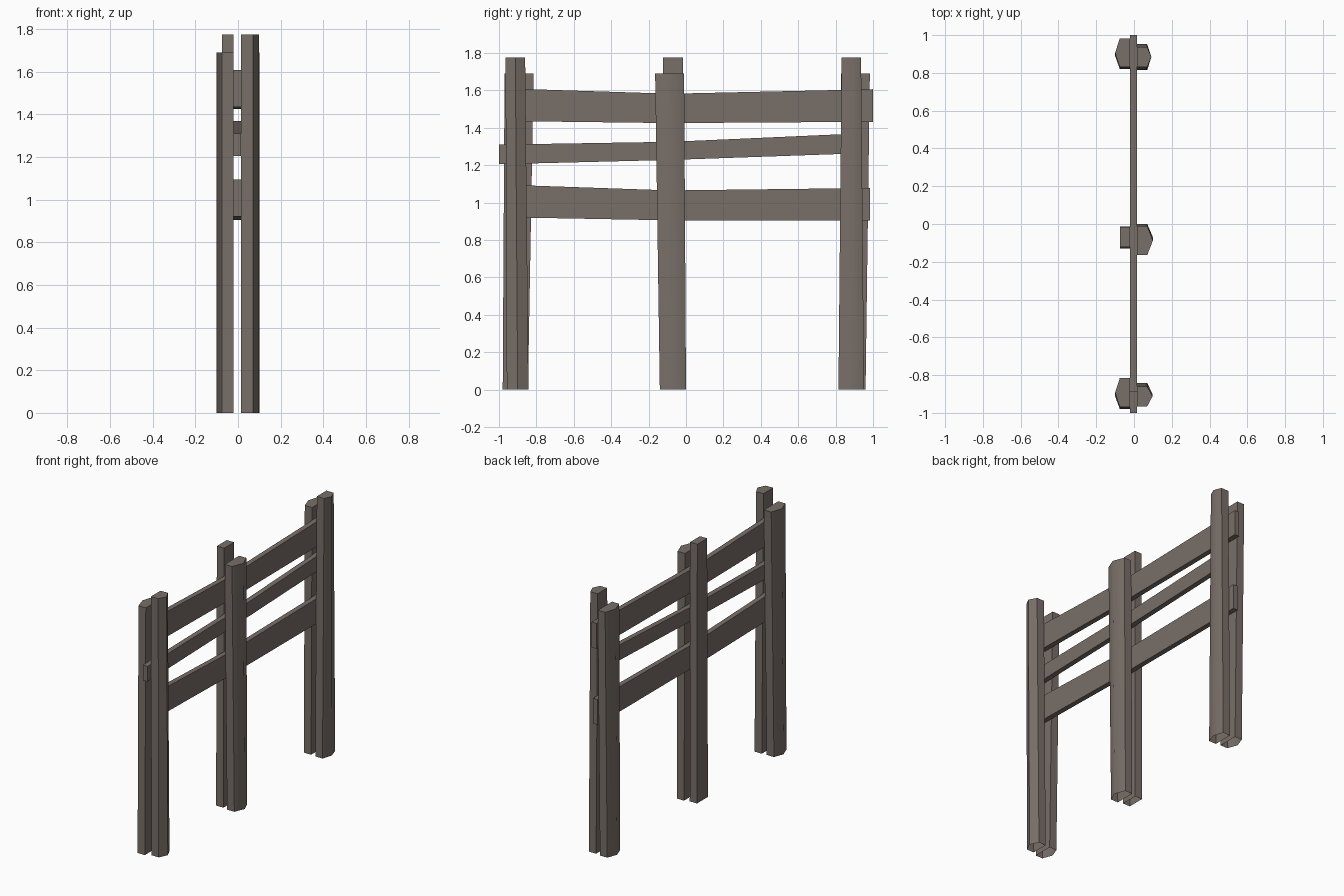
import bpy, bmesh, math

if "Cube" in bpy.data.objects:
    bpy.data.objects.remove(bpy.data.objects["Cube"])

wood = bpy.data.materials.new("weathered_wood")
wood.diffuse_color = (0.19, 0.158, 0.138, 1)
wood.use_nodes = True
wood.node_tree.nodes["Principled BSDF"].inputs["Base Color"].default_value = wood.diffuse_color


def finish(name, bm):
    bmesh.ops.recalc_face_normals(bm, faces=bm.faces)
    mesh = bpy.data.meshes.new(name)
    bm.to_mesh(mesh)
    bm.free()
    mesh.materials.append(wood)
    ob = bpy.data.objects.new(name, mesh)
    bpy.context.collection.objects.link(ob)
    return ob


def post(name, xs, bottom, top, height):
    """Half-log post: xs = inner, shoulder and ridge x; bottom/top = y ranges."""
    bm = bmesh.new()
    rings = []
    for (y0, y1), z in ((bottom, 0), (top, height)):
        inner, shoulder, ridge = xs
        pts = [(inner, y0), (shoulder, y0), (shoulder, y1), (inner, y1)]
        if ridge is not None:
            pts.insert(2, (ridge, (y0 + y1) / 2))
        rings.append([bm.verts.new((x, y, z)) for x, y in pts])
    low, high = rings
    n = len(low)
    for i in range(n):
        j = (i + 1) % n
        bm.faces.new((low[i], low[j], high[j], high[i]))
    bm.faces.new(high)
    bmesh.ops.recalc_face_normals(bm, faces=bm.faces)
    ob = finish(name, bm)  # the foot is left open
    bpy.ops.object.select_all(action='DESELECT')
    ob.select_set(True)
    bpy.context.view_layer.objects.active = ob
    bpy.ops.object.shade_smooth_by_angle(angle=math.radians(45))


def rail(name, stations):
    """Plank through (y, z low, z high) stations."""
    bm = bmesh.new()
    rings = [[bm.verts.new((x, y, z)) for x, z in
              ((-0.02, a), (0.015, a), (0.015, b), (-0.02, b))]
             for y, a, b in stations]
    for r, s in zip(rings, rings[1:]):
        for i in range(4):
            j = (i + 1) % 4
            bm.faces.new((r[i], r[j], s[j], s[i]))
    bm.faces.new(rings[0])
    bm.faces.new(rings[-1])
    finish(name, bm)


# Posts on the right side (+x)
post("right_post_near", (0.015, 0.07, 0.098), (-0.958, -0.842), (-0.965, -0.86), 1.775)
post("right_post_middle", (0.015, 0.07, 0.1), (-0.14, 0.0), (-0.165, -0.01), 1.69)
post("right_post_far", (0.015, 0.07, 0.092), (0.815, 0.952), (0.832, 0.936), 1.775)

# Posts on the left side (-x)
post("left_post_near", (-0.02, -0.075, -0.1), (-0.98, -0.845), (-0.97, -0.815), 1.69)
post("left_post_middle", (-0.02, -0.075, None), (-0.13, -0.012), (-0.122, -0.015), 1.775)
post("left_post_far", (-0.02, -0.075, -0.1), (0.82, 0.96), (0.83, 0.983), 1.69)

# Rails clamped between the post pairs
rail("top_rail", [(-0.89, 1.435, 1.608), (-0.08, 1.425, 1.582), (1.0, 1.432, 1.606)])
rail("middle_rail", [(-1.0, 1.205, 1.31), (-0.08, 1.228, 1.325), (0.89, 1.262, 1.368)])
rail("bottom_rail", [(-0.89, 0.92, 1.093), (-0.08, 0.905, 1.065), (0.985, 0.905, 1.078)])
